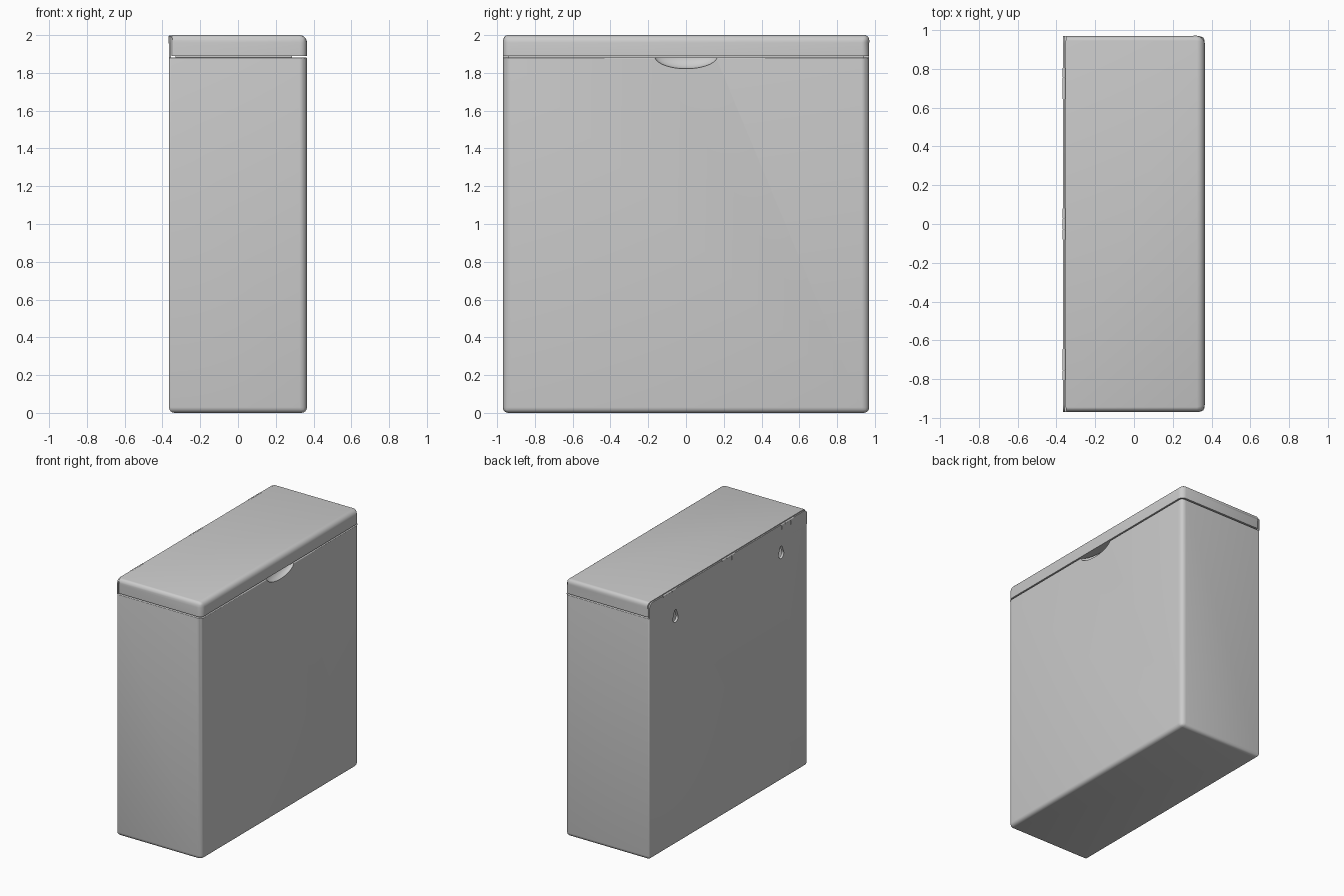
import bpy, bmesh, math
from mathutils import Matrix, Vector

if "Cube" in bpy.data.objects:
    bpy.data.objects.remove(bpy.data.objects["Cube"])


def link(name, bm):
    bmesh.ops.recalc_face_normals(bm, faces=bm.faces)
    me = bpy.data.meshes.new(name)
    bm.to_mesh(me)
    bm.free()
    ob = bpy.data.objects.new(name, me)
    bpy.context.collection.objects.link(ob)
    return ob


def box(name, lo, hi, radius=None, biggest=0.04):
    """Box whose edges get the rounding radius(edge midpoint as -1/0/1 signs)."""
    lo, hi = Vector(lo), Vector(hi)
    mid, half = (lo + hi) / 2, (hi - lo) / 2
    bm = bmesh.new()
    bmesh.ops.create_cube(bm, size=2)
    weights = bm.edges.layers.float.new("bevel_weight_edge")
    for e in bm.edges:
        s = [round(c) for c in (e.verts[0].co + e.verts[1].co) / 2]
        e[weights] = (radius(*s) if radius else 0) / biggest
    for v in bm.verts:
        v.co = Vector(a * b for a, b in zip(v.co, half)) + mid
    ob = link(name, bm)
    if radius:
        m = ob.modifiers.new("round", "BEVEL")
        m.limit_method, m.width, m.segments = "WEIGHT", biggest, 6
    return ob


def ellipsoid(name, loc, radii):
    bm = bmesh.new()
    bmesh.ops.create_uvsphere(bm, u_segments=64, v_segments=32, radius=1,
                              matrix=Matrix.Translation(loc) @ Matrix.Diagonal((*radii, 1)))
    return link(name, bm)


def cut(ob, cutter):
    m = ob.modifiers.new("cut", "BOOLEAN")
    m.operation, m.object, m.solver = "DIFFERENCE", cutter, "EXACT"
    cutter.hide_render = True


def finish(ob):
    dg = bpy.context.evaluated_depsgraph_get()
    me = bpy.data.meshes.new_from_object(ob.evaluated_get(dg))
    ob.modifiers.clear()
    ob.data = me
    bpy.ops.object.select_all(action="DESELECT")
    ob.select_set(True)
    bpy.context.view_layer.objects.active = ob
    bpy.ops.object.shade_smooth_by_angle(angle=math.radians(30))


def keyhole(name, y, z):
    """Round hole with a narrow slot tapering upwards."""
    pts = [(y + r * math.cos(a), z + dz + r * math.sin(a))
           for r, dz, a0, a1, n in ((0.032, 0, 150, 390, 16), (0.014, 0.052, 10, 170, 8))
           for a in (math.radians(a0 + (a1 - a0) * i / n) for i in range(n + 1))]
    bm = bmesh.new()
    f = bm.faces.new([bm.verts.new((-0.4, *p)) for p in pts])
    r = bmesh.ops.extrude_face_region(bm, geom=[f])
    bmesh.ops.translate(bm, vec=(0.07, 0, 0),
                        verts=[g for g in r["geom"] if isinstance(g, bmesh.types.BMVert)])
    return link(name, bm)


X, Y, SEAM = 0.365, 0.97, 1.882


# Bin body: soft bottom and front edges, crisp back edges
def body_radius(x, y, z):
    if z < 0:
        return 0.03
    if z > 0:
        return 0 if x < 0 else 0.006
    return 0.04 if x > 0 else 0.01


body = box("bin_body", (-X, -Y, 0), (X, Y, SEAM), body_radius)

# Hollow inside, leaving a shell around the finger scoop
cavity = box("cavity_cutter", (-X + 0.02, -Y + 0.02, 0.02), (X - 0.02, Y - 0.02, 2.1))
scoop_shell = ellipsoid("scoop_shell_cutter", (X, 0, 1.892), (0.075, 0.185, 0.087))
scoop = ellipsoid("scoop_cutter", (X, 0, 1.892), (0.06, 0.168, 0.07))
cut(cavity, scoop_shell)
cut(body, cavity)
cut(body, scoop)
helpers = [cavity, scoop_shell, scoop]

# Wall-mounting keyholes in the back
for side in (-1, 1):
    k = keyhole("keyhole_cutter", side * 0.65, 1.765)
    cut(body, k)
    helpers.append(k)

# Back panel rising behind the lid, top corners rounded
flange = box("back_flange", (-X, -Y, SEAM), (-X + 0.01, Y, 1.996),
             lambda x, y, z: 0.04 if x == 0 and z > 0 else 0)

# Lid
lid = box("lid", (-X + 0.013, -Y, 1.89), (X, Y, 2.0),
          lambda x, y, z: 0 if z < 0 or (x < 0 and y == 0) else (0.01 if x < 0 else 0.04))
plug = box("lid_inner_rim", (-0.33, -0.94, 1.86), (0.285, 0.94, 1.9))
parts = [body, flange, lid, plug]

# Hinges: knuckle barrel and leaf straps
for y in (-0.725, 0, 0.725):
    for i, (dy, length) in enumerate(((-0.055, 0.05), (0, 0.056), (0.055, 0.05))):
        bm = bmesh.new()
        bmesh.ops.create_cone(bm, cap_ends=True, segments=20, radius1=0.008, radius2=0.008,
                              depth=length,
                              matrix=Matrix.Translation((-X + 0.004, y + dy, 1.991))
                              @ Matrix.Rotation(math.pi / 2, 4, "X"))
        parts.append(link("hinge_knuckle", bm))
        if i != 1:
            parts.append(box("hinge_leaf", (-X - 0.003, y + dy - 0.014, 1.955),
                             (-X + 0.005, y + dy + 0.014, 1.991)))

for p in parts:
    finish(p)
for h in helpers:
    bpy.data.objects.remove(h)
